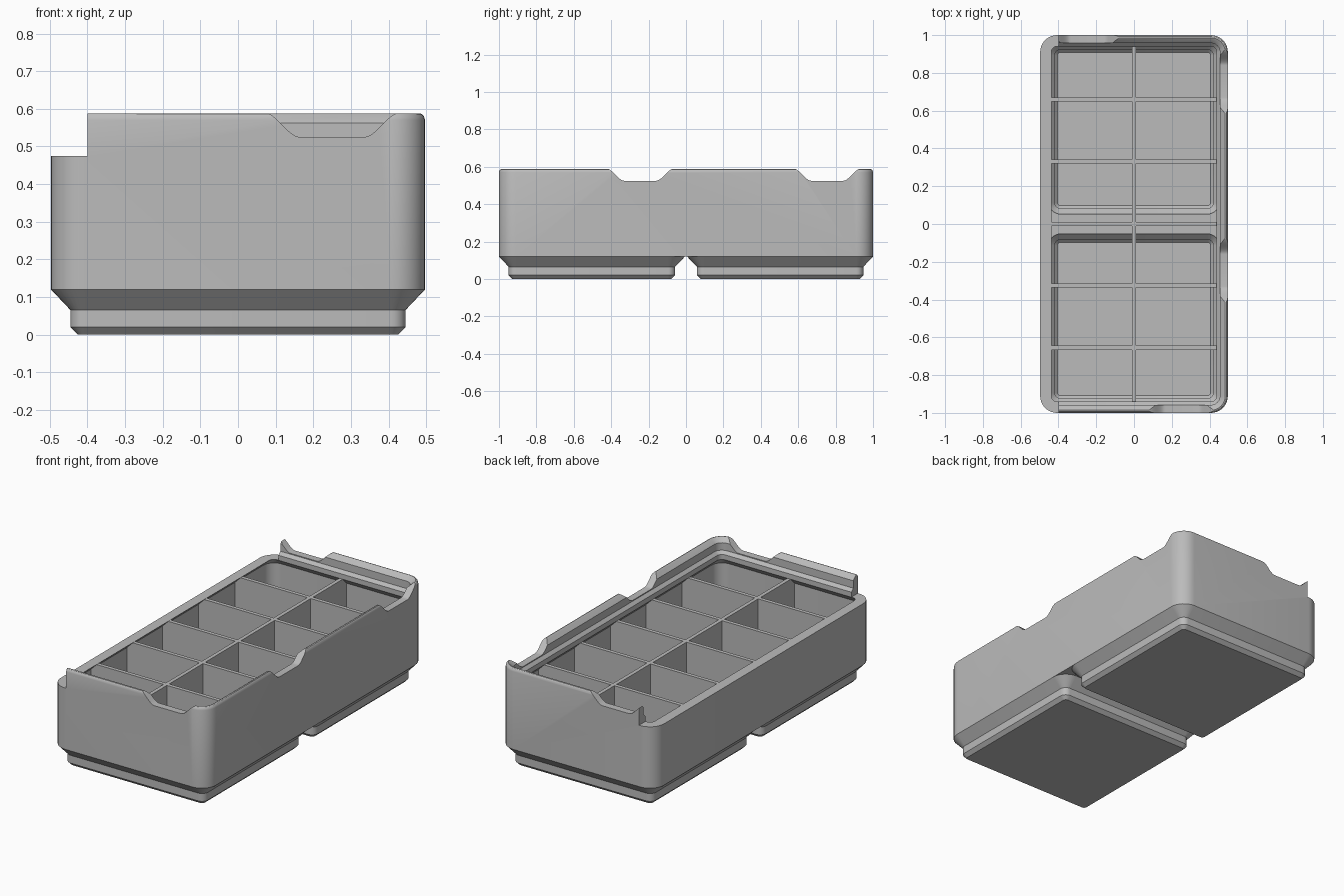
import bpy, bmesh, math
from mathutils import Matrix

old = bpy.data.objects.get("Cube")
if old:
    bpy.data.objects.remove(old, do_unlink=True)

grey = bpy.data.materials.new("plain_grey")
grey.use_nodes = True
colour = (0.5, 0.5, 0.5, 1)
grey.diffuse_color = colour
grey.node_tree.nodes["Principled BSDF"].inputs["Base Color"].default_value = colour

HX, HY, R = 0.497, 1.0, 0.09      # outer half sizes and corner radius
CELL_Y = 0.503                    # centre of each foot
DIVIDER_TOP = 0.474


def make_object(name, bm):
    bmesh.ops.recalc_face_normals(bm, faces=bm.faces)
    mesh = bpy.data.meshes.new(name)
    bm.to_mesh(mesh)
    bm.free()
    mesh.materials.append(grey)
    obj = bpy.data.objects.new(name, mesh)
    bpy.context.collection.objects.link(obj)
    return obj


def rounded_ring(bm, hx, hy, r, z, cy=0, steps=8):
    ring = []
    for corner, (sx, sy) in enumerate([(1, 1), (-1, 1), (-1, -1), (1, -1)]):
        for i in range(steps + 1):
            a = (corner + i / steps) * math.pi / 2
            ring.append(bm.verts.new((sx * (hx - r) + r * math.cos(a),
                                      cy + sy * (hy - r) + r * math.sin(a), z)))
    return ring


def loft(name, profile, hx, hy, r, cy=0):
    """Stack rounded rectangles; profile holds (inset, z)."""
    bm = bmesh.new()
    rings = [rounded_ring(bm, hx - d, hy - d, max(r - d, 0.008), z, cy) for d, z in profile]
    for a, b in zip(rings, rings[1:]):
        for i in range(len(a)):
            j = (i + 1) % len(a)
            bm.faces.new((a[i], a[j], b[j], b[i]))
    bm.faces.new(rings[0])
    bm.faces.new(rings[-1])
    return make_object(name, bm)


def box(name, x, y, z):
    bm = bmesh.new()
    size = [b - a for a, b in (x, y, z)]
    mid = [(a + b) / 2 for a, b in (x, y, z)]
    bmesh.ops.create_cube(bm, size=1, matrix=Matrix.Translation(mid) @ Matrix.Diagonal((*size, 1)))
    return make_object(name, bm)


def notch(side, centre, near):
    """Prism with S-shaped ends that dips into the rim."""
    half = []
    for i in range(13):
        t = i / 12
        half.append((0.18 - 0.095 * t, 0.59 - 0.065 * t * t * (3 - 2 * t)))
    outline = [(-0.18, 0.7)] + [(-u, z) for u, z in half] + half[::-1] + [(0.18, 0.7)]
    bm = bmesh.new()
    far = near + math.copysign(0.15, near)
    ends = []
    for w in (near, far):
        ends.append([bm.verts.new((w, centre + u, z) if side == "x" else (centre + u, w, z))
                     for u, z in outline])
    a, b = ends
    for i in range(len(a)):
        j = (i + 1) % len(a)
        bm.faces.new((a[i], a[j], b[j], b[i]))
    bm.faces.new(a)
    bm.faces.new(b)
    return make_object("rim_notch_cutter", bm)


def cut(obj, cutters):
    for c in cutters:
        mod = obj.modifiers.new("cut", "BOOLEAN")
        mod.operation = "DIFFERENCE"
        mod.solver = "EXACT"
        mod.object = c
    bpy.context.view_layer.update()
    graph = bpy.context.evaluated_depsgraph_get()
    mesh = bpy.data.meshes.new_from_object(obj.evaluated_get(graph))
    obj.modifiers.clear()
    obj.data = mesh


def smooth(obj):
    for p in obj.data.polygons:
        p.use_smooth = True
    obj.data.set_sharp_from_angle(angle=math.radians(30))


# Shell: outer wall, rounded stacking rim, overhang and inner wall
body = loft("bin_body", [(0, 0.12), (0, 0.57), (0.003, 0.58), (0.008, 0.586), (0.014, 0.588),
                         (0.02, 0.585), (0.042, 0.563), (0.042, 0.52), (0.059, 0.503),
                         (0.059, 0.474), (0.022, 0.437), (0.022, 0.13)], HX, HY, R)

# Feet and the pockets that hollow them
feet, pockets = [], []
for label, s in (("front", -1), ("back", 1)):
    feet.append(loft(label + "_foot", [(0.072, 0), (0.052, 0.02), (0.052, 0.065), (0, 0.12)],
                     HX, HX, R, s * CELL_Y))
    pockets.append(loft(label + "_pocket_cutter",
                        [(0.045, 0.025), (0.03, 0.04), (0.03, 0.075), (0, 0.105), (0, 0.2)],
                        0.45, 0.45, 0.06, s * CELL_Y))

# Rim notches and the lowered side
cutters = [notch("x", -0.245, 0.43), notch("x", 0.755, 0.43),
           notch("y", 0.25, -0.93), notch("y", -0.25, 0.93),
           box("low_side_cutter", (-0.6, -0.4), (-1.1, 1.1), (0.475, 0.7))]

cut(body, pockets + cutters)
for foot, pocket in zip(feet, pockets):
    cut(foot, [pocket])
for obj in [body] + feet:
    smooth(obj)
for c in pockets + cutters:
    bpy.data.objects.remove(c, do_unlink=True)

# Dividers: tall upper plates, with lower plates reaching into the feet
T = 0.011
box("long_divider", (-T, T), (-0.985, 0.985), (0.125, DIVIDER_TOP))
for s in (-1, 1):
    box("long_divider_base", (-T, T), (s * CELL_Y - 0.435, s * CELL_Y + 0.435), (0.02, 0.13))
for y in (-0.655, -0.325, 0, 0.33, 0.66):
    box("cross_divider", (-0.48, 0.48), (y - T, y + T), (0.125, DIVIDER_TOP))
    if y:
        box("cross_divider_base", (-0.435, 0.435), (y - T, y + T), (0.02, 0.13))
